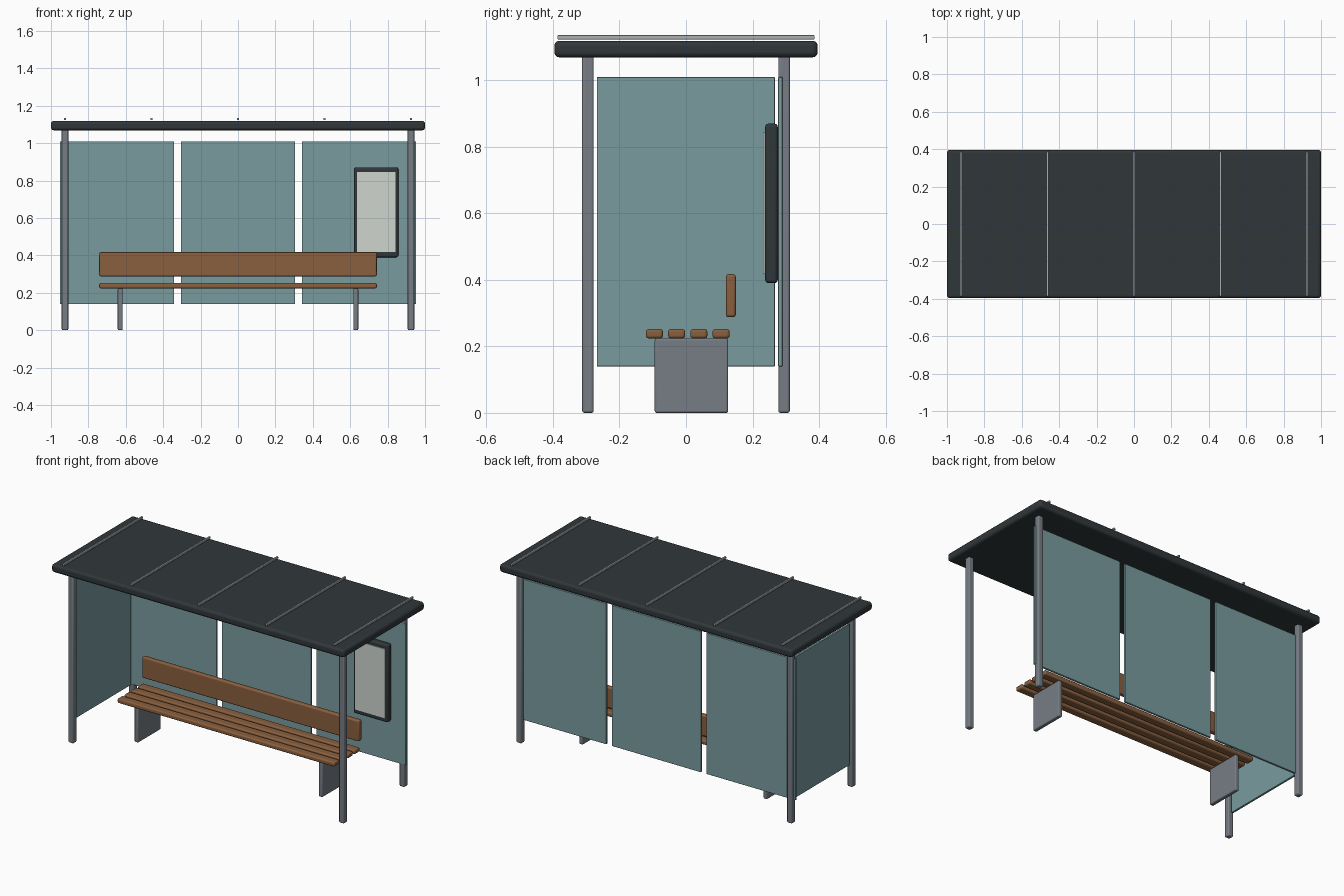
import bpy

if "Cube" in bpy.data.objects:
    bpy.data.objects.remove(bpy.data.objects["Cube"])


def material(name, rgb):
    m = bpy.data.materials.new(name)
    m.diffuse_color = (*rgb, 1)
    m.use_nodes = True
    m.node_tree.nodes["Principled BSDF"].inputs["Base Color"].default_value = m.diffuse_color
    return m


DARK = material("dark_metal", (0.03, 0.038, 0.042))
STEEL = material("steel", (0.18, 0.205, 0.23))
LIGHT = material("light_metal", (0.42, 0.43, 0.44))
GLASS = material("teal_glass", (0.19, 0.33, 0.345))
WOOD = material("wood", (0.25, 0.115, 0.05))
PAPER = material("paper", (0.62, 0.66, 0.62))


def box(name, x, y, z, mat, bevel=0.0):
    """Box from (min, max) ranges with optional rounded edges."""
    lo, hi = zip(x, y, z)
    bpy.ops.mesh.primitive_cube_add(
        size=1, location=[(a + b) / 2 for a, b in zip(lo, hi)])
    ob = bpy.context.object
    ob.name = name
    ob.scale = [b - a for a, b in zip(lo, hi)]
    bpy.ops.object.transform_apply(location=False, rotation=False, scale=True)
    ob.data.materials.append(mat)
    if bevel:
        mod = ob.modifiers.new("rounded_edges", 'BEVEL')
        mod.width = bevel
        mod.segments = 3
        bpy.ops.object.shade_smooth_by_angle()
    return ob


def span(centre, size):
    return (centre - size / 2, centre + size / 2)


# Roof with seam ribs
box("roof", (-1, 1), (-0.396, 0.396), (1.069, 1.119), DARK, 0.015)
for i in range(5):
    box(f"roof_rib_{i + 1}", span(-0.925 + i * 0.4625, 0.012),
        (-0.387, 0.387), (1.123, 1.136), LIGHT, 0.003)

# Corner posts
for sx, side in ((-1, "left"), (1, "right")):
    for sy, end in ((-1, "front"), (1, "back")):
        box(f"{end}_{side}_post", span(sx * 0.925, 0.035),
            span(sy * 0.295, 0.035), (0, 1.075), STEEL, 0.007)

# Glass: three back panes and one on the left end only
for i in range(3):
    box(f"back_pane_{i + 1}", span((i - 1) * 0.647, 0.61),
        (0.277, 0.29), (0.14, 1.01), GLASS, 0.002)
box("left_pane", span(-0.925, 0.013), (-0.268, 0.267), (0.14, 1.01), GLASS, 0.002)

# Bench
for i in range(4):
    box(f"seat_slat_{i + 1}", (-0.742, 0.742), span(-0.095 + i * 0.0668, 0.051),
        (0.224, 0.252), WOOD, 0.008)
box("bench_backrest", (-0.742, 0.742), (0.12, 0.15), (0.288, 0.417), WOOD, 0.008)
for sx, side in ((-1, "left"), (1, "right")):
    box(f"bench_{side}_leg", span(sx * 0.63, 0.026), (-0.094, 0.127),
        (0, 0.224), STEEL, 0.006)

# Poster case
box("poster_frame", (0.62, 0.857), (0.238, 0.276), (0.39, 0.87), DARK, 0.01)
box("poster_sheet", (0.636, 0.841), (0.232, 0.2385), (0.418, 0.845), PAPER)
